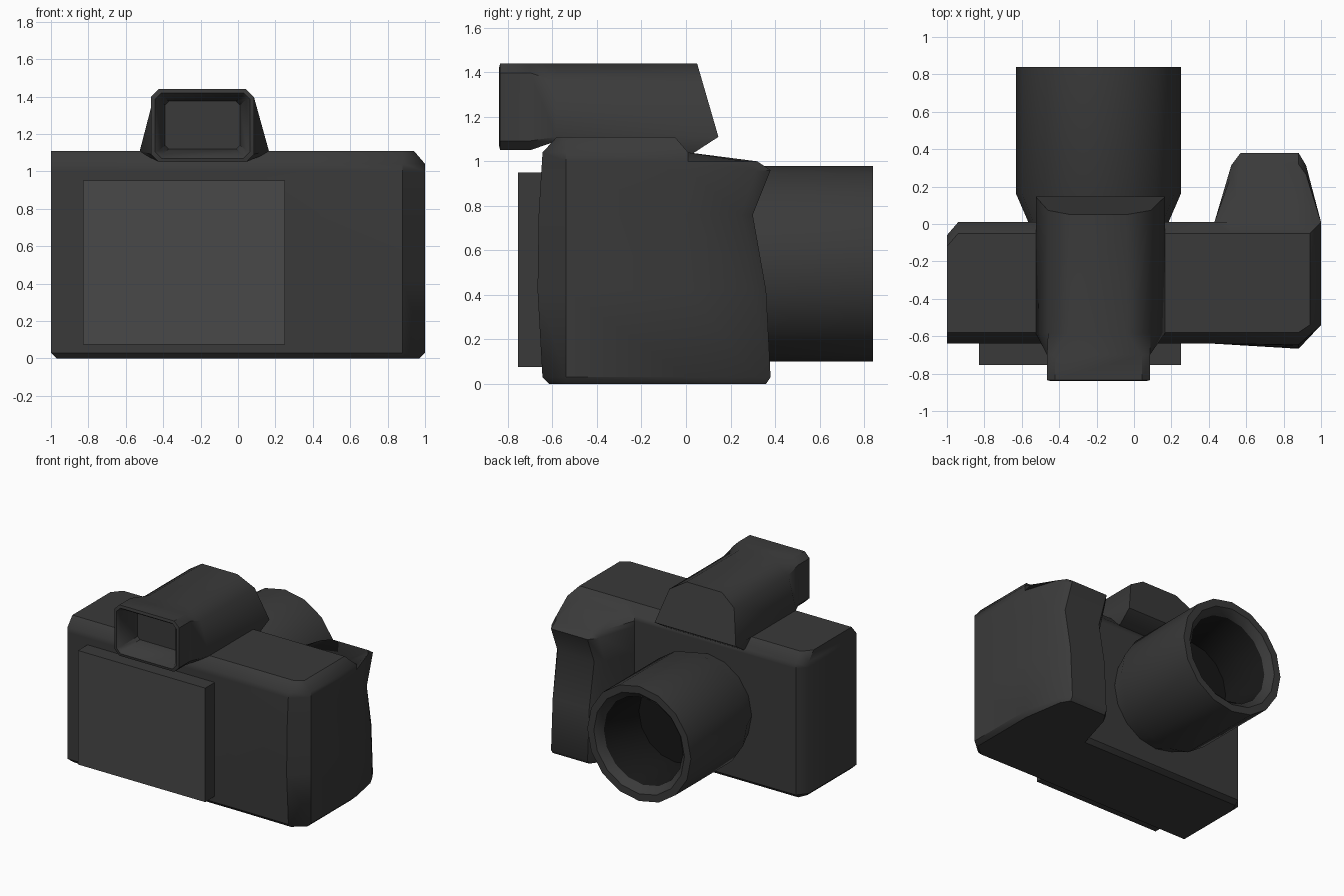
import bpy, bmesh, math

if "Cube" in bpy.data.objects:
    bpy.data.objects.remove(bpy.data.objects["Cube"])


def material(name, v):
    m = bpy.data.materials.new(name)
    m.diffuse_color = (v, v, v, 1)
    m.use_nodes = True
    m.node_tree.nodes["Principled BSDF"].inputs["Base Color"].default_value = m.diffuse_color
    return m


BODY = material("dark_plastic", 0.042)
SCREEN = material("screen_grey", 0.065)
GLASS = material("black_glass", 0.008)


def finish(name, bm, mats, angle=42):
    bmesh.ops.recalc_face_normals(bm, faces=bm.faces)
    me = bpy.data.meshes.new(name)
    bm.to_mesh(me)
    bm.free()
    for m in mats:
        me.materials.append(m)
    for p in me.polygons:
        p.use_smooth = True
    me.set_sharp_from_angle(angle=math.radians(angle))
    ob = bpy.data.objects.new(name, me)
    bpy.context.collection.objects.link(ob)
    return ob


def loft(bm, rings):
    """Skin a list of equal-length rings with quads; returns the vertex rings."""
    vs = [[bm.verts.new(p) for p in r] for r in rings]
    n = len(rings[0])
    for a, b in zip(vs, vs[1:]):
        for i in range(n):
            j = (i + 1) % n
            bm.faces.new((a[i], a[j], b[j], b[i]))
    return vs


# body with hand grip: outlines stacked in z
def body_outline(z, d, left, grip, bulge):
    front, back = 0.01 - d, -0.64 + d
    mid = front + (grip - front) * 0.82
    xy = [(-1 + left, back), (-1 + left, -0.06 - d), (-0.94, front), (0.43, front),
          (0.52, mid), (0.57, grip), (0.88, grip), (0.92, mid), (1 - d, front),
          (1 - d, -0.54), (0.88, back - bulge), (0.43, back)]
    return [(x, y, z) for x, y in xy]


levels = [(0, 0.03, 0.03, 0.36, 0.005), (0.03, 0, 0, 0.38, 0.005), (0.42, 0, 0, 0.36, 0.027),
          (0.76, 0, 0, 0.30, 0.022), (0.96, 0, 0, 0.38, 0.01), (1.0, 0, 0, 0.32, 0.007),
          (1.04, 0, 0, 0.01, 0.005), (1.11, 0.06, 0, -0.05, 0)]
bm = bmesh.new()
v = loft(bm, [body_outline(*l) for l in levels])
bm.faces.new(v[0])
bm.faces.new(v[-1])
finish("camera_body", bm, [BODY])

# lens barrel: 16-sided turned profile of (radius, y)
profile = [(0.375, -0.02), (0.375, 0.01), (0.44, 0.16), (0.44, 0.84), (0.385, 0.84),
           (0.335, 0.79), (0.31, 0.40)]
bm = bmesh.new()
v = loft(bm, [[(-0.19 + r * math.cos(k * math.pi / 8), y, 0.54 + r * math.sin(k * math.pi / 8))
               for k in range(16)] for r, y in profile])
bm.faces.new(v[0])
glass = bm.faces.new(v[-1])
glass.material_index = 1
for f in bm.faces:
    if all(w in v[-1] or w in v[-2] for w in f.verts):
        f.material_index = 1
finish("lens_barrel", bm, [BODY, GLASS])


# viewfinder hump: rings of four (z, left x, right x) levels along y
def hump_ring(y, rows):
    at = y if callable(y) else (lambda z: y)
    return ([(l, at(z), z) for z, l, r in rows] +
            [(r, at(z), z) for z, l, r in reversed(rows)])


def chamfered(l, r, lo, hi, c):
    return [(lo, l + c, r - c), (lo + c, l, r), (hi - c, l, r), (hi, l + c, r - c)]


def slope(z):
    return 0.03 if z < 1.1 else 0.05 + (1.44 - z) * 0.29


outer = chamfered(-0.465, 0.085, 1.05, 1.44, 0.042)
lip = chamfered(-0.445, 0.065, 1.07, 1.42, 0.035)
inner = chamfered(-0.425, 0.045, 1.09, 1.405, 0.02)
deep = chamfered(-0.39, 0.01, 1.12, 1.375, 0.02)
prism = [(1.11, -0.525, 0.165), (1.36, -0.46, 0.09), (1.44, -0.34, -0.04)]
rings = [hump_ring(-0.66, deep), hump_ring(-0.82, inner), hump_ring(-0.84, lip),
         hump_ring(-0.835, outer), hump_ring(-0.70, outer),
         hump_ring(-0.585, [(1.09, -0.50, 0.14)] + prism),
         hump_ring(slope, [(1.035, -0.51, 0.15)] + prism)]
bm = bmesh.new()
v = loft(bm, rings)
for ring in (v[0], v[-1]):
    for i in range(3):
        bm.faces.new((ring[i], ring[i + 1], ring[6 - i], ring[7 - i]))
finish("viewfinder", bm, [BODY])

# rear screen: dark slab with a lighter front face
bm = bmesh.new()
bmesh.ops.create_cube(bm, size=1)
for w in bm.verts:
    w.co = (-0.29 + w.co.x * 1.08, -0.6925 + w.co.y * 0.125, 0.5125 + w.co.z * 0.875)
bm.normal_update()
for f in bm.faces:
    if f.normal.y < -0.9:
        f.material_index = 1
finish("rear_screen", bm, [BODY, SCREEN])
